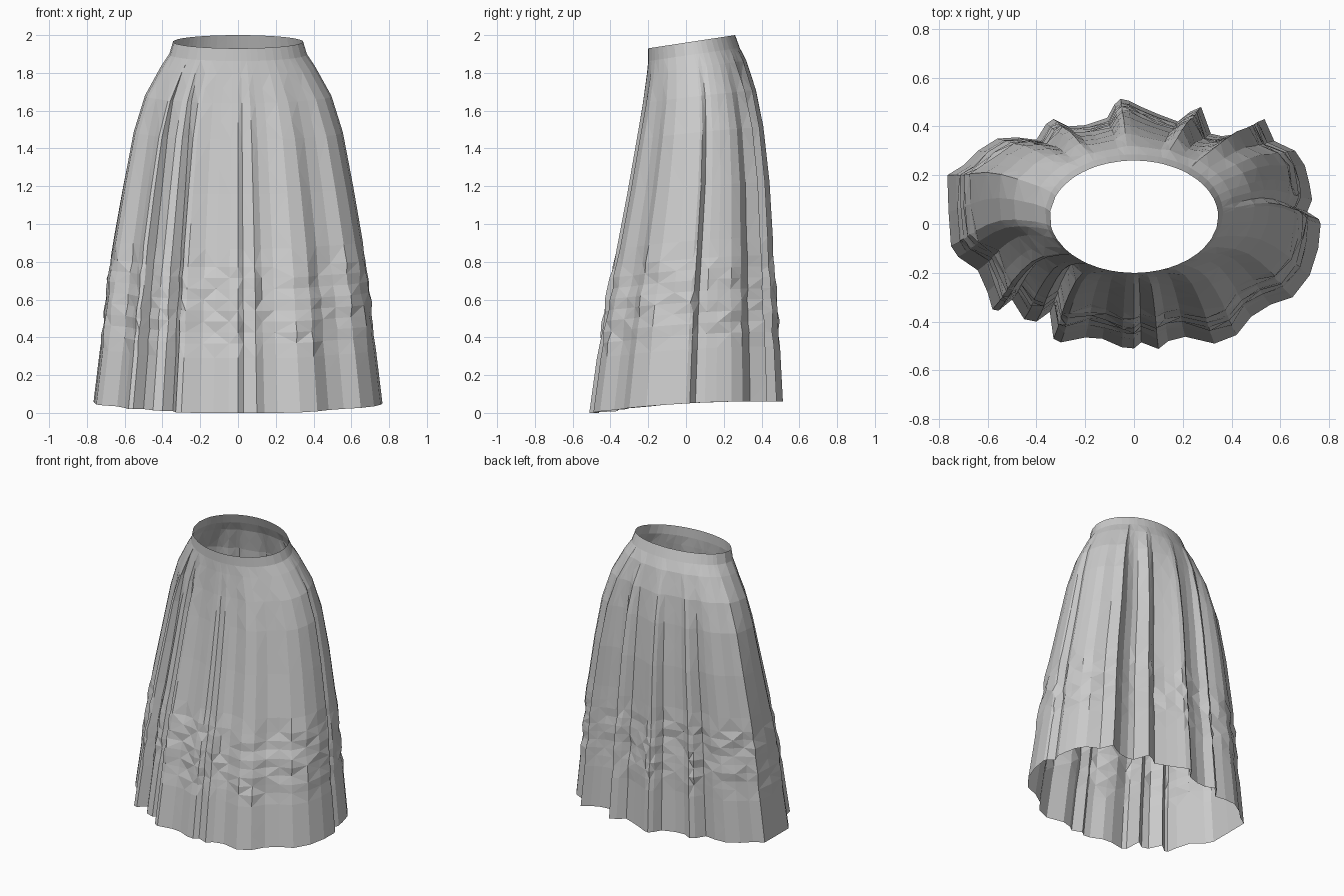
import bpy, math, random
random.seed(4)

# Pleated hem outline seen from above, counter-clockwise from the right side
HEM = [(.765, 0), (.757, .02), (.71, .05), (.73, .10), (.72, .16), (.70, .24), (.66, .30),
       (.575, .34), (.535, .43), (.48, .395), (.43, .37), (.36, .36), (.315, .37),
       (.275, .48), (.23, .46), (.18, .42), (.10, .45), (.03, .48), (-.02, .505),
       (-.055, .513), (-.08, .49), (-.11, .435), (-.20, .405), (-.27, .40), (-.33, .43),
       (-.36, .41), (-.40, .345), (-.48, .355), (-.56, .35), (-.64, .30), (-.70, .24),
       (-.765, .20), (-.76, .05), (-.75, -.09), (-.72, -.135), (-.64, -.19), (-.60, -.28),
       (-.58, -.35), (-.555, -.355), (-.50, -.31), (-.45, -.39), (-.40, -.40),
       (-.345, -.36), (-.33, -.47), (-.30, -.485), (-.20, -.465), (-.13, -.47),
       (-.05, -.505), (0, -.51), (.03, -.485), (.10, -.512), (.14, -.48), (.21, -.462),
       (.33, -.49), (.42, -.455), (.48, -.38), (.56, -.33), (.65, -.30), (.72, -.21),
       (.755, -.10)]

# Silhouette: height fraction, half width, front y, back y, pleat depth
PROFILE = [(0, .765, -.51, .51, 1), (.15, .73, -.47, .495, .95), (.3, .70, -.425, .475, .9),
           (.45, .66, -.365, .457, .82), (.6, .61, -.31, .44, .72), (.75, .555, -.26, .408, .55),
           (.85, .495, -.228, .37, .3), (.93, .41, -.207, .32, .08), (.965, .365, -.2, .285, 0),
           (1, .345, -.2, .26, 0)]


def sample(f):
    for a, b in zip(PROFILE, PROFILE[1:]):
        if f <= b[0] + 1e-9:
            t = (f - a[0]) / (b[0] - a[0])
            return [p + (q - p) * t for p, q in zip(a[1:], b[1:])]


# Rows are closer together where the cloth is wrinkled and at the waistband
rows = [0, .05, .1, .15, .19, .22, .25, .28, .31, .34, .37, .4, .45, .52, .6, .67, .75,
        .8, .85, .89, .93, .965, 1]

verts, faces = [], []
n = len(HEM)
for f in rows:
    rx, front, back, pleat = sample(f)
    cy, ry = (front + back) / 2, (back - front) / 2
    for hx, hy in HEM:
        a = math.atan2(hy / .51, hx / .765)
        c, s = math.cos(a), math.sin(a)
        x = rx * c + pleat * (hx - .765 * c)
        y = cy + ry * s + pleat * (hy - .51 * s)
        # hem dips at the front, waist rises toward the back
        low = max(0, .03 + .03 * s - .03 * max(0, -s - .8) + .02 * c * c)
        high = 1.965 + .035 * s
        if .17 < f < .42:
            k = random.uniform(-.008, .008)
            x, y = x + k * c, y + k * s
        verts.append((x, y, low + (high - low) * f))

# Single open cloth sheet wrapped around the body
for r in range(len(rows) - 1):
    for i in range(n):
        j = (i + 1) % n
        p, q, u, v = r * n + i, r * n + j, (r + 1) * n + j, (r + 1) * n + i
        faces += [(p, q, u), (p, u, v)] if (r + i) % 2 else [(p, q, v), (q, u, v)]

mesh = bpy.data.meshes.new("pleated_skirt")
mesh.from_pydata(verts, [], faces)
mesh.update()
bpy.context.collection.objects.link(bpy.data.objects.new("pleated_skirt", mesh))
